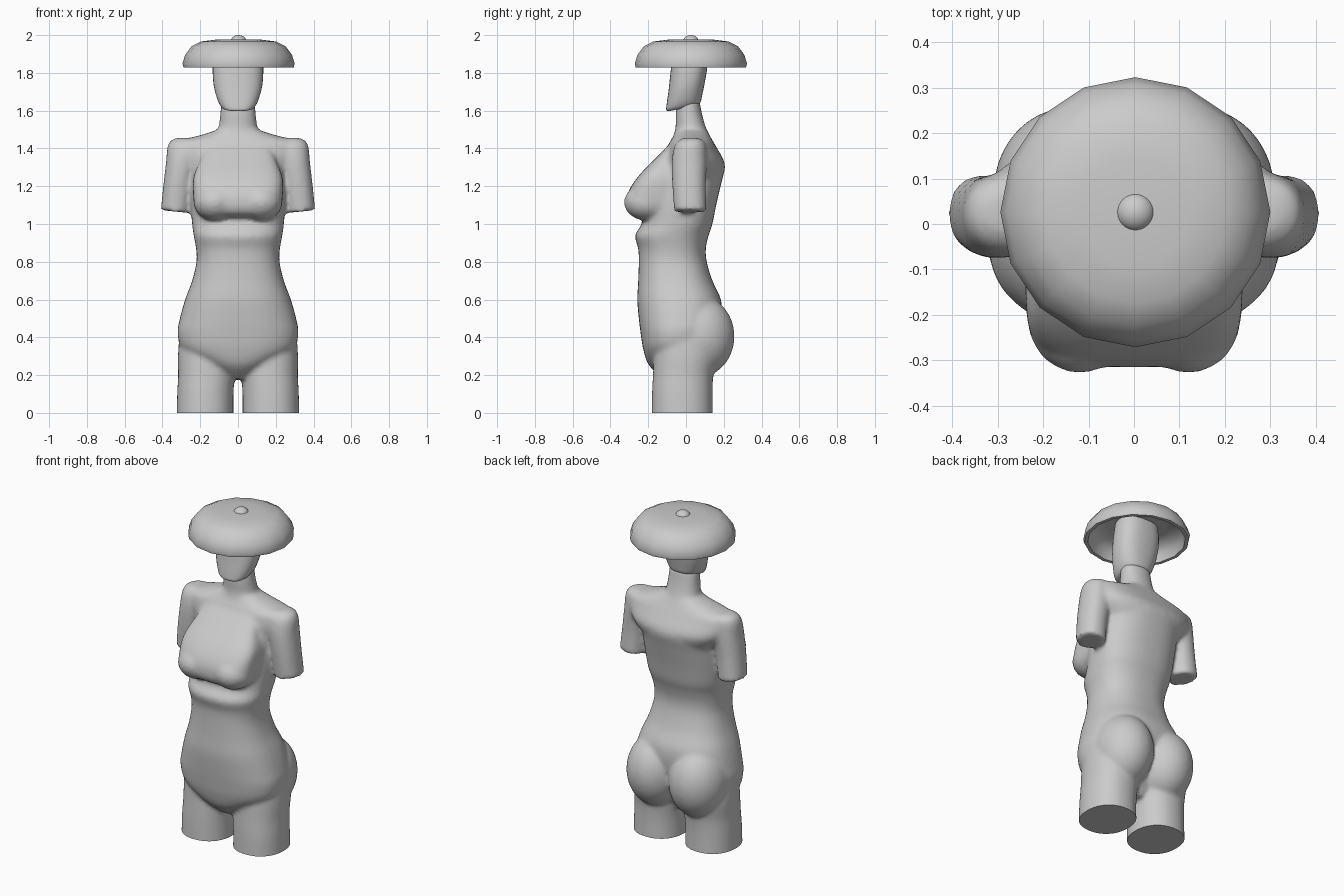
import bpy, bmesh, math
from mathutils import Vector, Matrix

if "Cube" in bpy.data.objects:
    bpy.data.objects.remove(bpy.data.objects["Cube"])


def catmull(rows, steps):
    """Smoothly subdivide a list of equal-length tuples."""
    out = []
    for i in range(len(rows) - 1):
        p0, p1, p2, p3 = (rows[max(0, min(len(rows) - 1, i + k))] for k in (-1, 0, 1, 2))
        for s in range(steps):
            t = s / steps
            out.append([0.5 * (2 * b + (c - a) * t + (2 * a - 5 * b + 4 * c - d) * t * t
                               + (3 * b - a - 3 * c + d) * t ** 3)
                        for a, b, c, d in zip(p0, p1, p2, p3)])
    return out + [list(rows[-1])]


def loft(bm, rows, n=2.2, side=1, tilt=0.0, tilt_x=0.0, seg=40, steps=4):
    """Stack superellipse rings given as (z, centre x, half width, front y, back y)."""
    rings = []
    for z, cx, hw, yf, yb in catmull(rows, steps):
        ring = []
        for k in range(seg):
            a = 2 * math.pi * k / seg
            c, s = math.cos(a), math.sin(a)
            x = cx + hw * math.copysign(abs(c) ** (2 / n), c)
            y = (yf + yb) / 2 + (yb - yf) / 2 * math.copysign(abs(s) ** (2 / n), s)
            ring.append(bm.verts.new((side * x, y, z + tilt * y + tilt_x * (x - cx))))
        rings.append(ring)
    faces = [bm.faces.new(rings[0][::-1]), bm.faces.new(rings[-1])]
    for a, b in zip(rings, rings[1:]):
        for k in range(seg):
            j = (k + 1) % seg
            faces.append(bm.faces.new((a[k], a[j], b[j], b[k])))
    if side < 0:
        bmesh.ops.reverse_faces(bm, faces=faces)


def ball(bm, centre, radii):
    m = Matrix.Translation(centre) @ Matrix.Diagonal((*radii, 1))
    bmesh.ops.create_uvsphere(bm, u_segments=32, v_segments=20, radius=1, matrix=m)


def make_object(name, bm, angle=40):
    me = bpy.data.meshes.new(name)
    bm.to_mesh(me)
    bm.free()
    ob = bpy.data.objects.new(name, me)
    bpy.context.collection.objects.link(ob)
    bpy.ops.object.select_all(action='DESELECT')
    ob.select_set(True)
    bpy.context.view_layer.objects.active = ob
    bpy.ops.object.shade_smooth_by_angle(angle=math.radians(angle))
    return ob


# body masses, fused below
bm = bmesh.new()
# trunk from crotch to chest
loft(bm, [(0.18, 0, 0.05, -0.12, 0.06), (0.25, 0, 0.16, -0.195, 0.10),
          (0.33, 0, 0.29, -0.225, 0.14), (0.42, 0, 0.32, -0.24, 0.17),
          (0.5, 0, 0.308, -0.25, 0.19), (0.6, 0, 0.28, -0.258, 0.185),
          (0.7, 0, 0.243, -0.253, 0.14), (0.8, 0, 0.22, -0.25, 0.11),
          (0.87, 0, 0.222, -0.253, 0.105), (0.94, 0, 0.235, -0.27, 0.12),
          (1.0, 0, 0.243, -0.235, 0.14), (1.1, 0, 0.25, -0.22, 0.16),
          (1.22, 0, 0.25, -0.2, 0.188), (1.31, 0, 0.25, -0.17, 0.207),
          (1.38, 0, 0.22, -0.12, 0.175)], n=2.4)
# shoulder yoke
loft(bm, [(1.24, 0, 0.24, -0.1, 0.185), (1.32, 0, 0.31, -0.12, 0.205),
          (1.4, 0, 0.345, -0.10, 0.165), (1.435, 0, 0.335, -0.085, 0.145),
          (1.47, 0, 0.2, -0.065, 0.125), (1.495, 0, 0.12, -0.057, 0.112)], n=2.3)
# neck
loft(bm, [(1.4, 0, 0.13, -0.09, 0.16), (1.5, 0, 0.105, -0.057, 0.11),
          (1.57, 0, 0.095, -0.055, 0.088), (1.65, 0, 0.09, -0.05, 0.072)])
# bust
loft(bm, [(1.035, 0, 0.17, -0.25, 0.0), (1.055, 0, 0.21, -0.295, 0.0),
          (1.1, 0, 0.232, -0.315, 0.0), (1.17, 0, 0.238, -0.305, 0.0),
          (1.25, 0, 0.235, -0.255, 0.0), (1.34, 0, 0.2, -0.17, 0.0),
          (1.42, 0, 0.17, -0.09, 0.0)], n=3.4)
for s in (-1, 1):
    ball(bm, (s * 0.12, -0.205, 1.115), (0.115, 0.123, 0.098))
    # buttock
    ball(bm, (s * 0.142, 0.07, 0.405), (0.168, 0.187, 0.215))
    # thigh stump
    loft(bm, [(-0.06, 0.175, 0.151, -0.182, 0.143), (0.1, 0.173, 0.149, -0.18, 0.14),
              (0.2, 0.167, 0.15, -0.175, 0.145), (0.3, 0.165, 0.153, -0.17, 0.16),
              (0.42, 0.16, 0.15, -0.16, 0.15)], side=s)
    # upper arm stump
    loft(bm, [(1.066, 0.333, 0.076, -0.062, 0.108), (1.2, 0.318, 0.077, -0.072, 0.105),
              (1.32, 0.297, 0.084, -0.075, 0.11), (1.4, 0.275, 0.098, -0.065, 0.11),
              (1.435, 0.26, 0.093, -0.045, 0.1), (1.452, 0.25, 0.06, -0.02, 0.07)],
         side=s, tilt_x=0.1)
body = make_object("body", bm)
mod = body.modifiers.new("fuse", 'REMESH')
mod.mode = 'VOXEL'
mod.voxel_size = 0.012
bpy.ops.object.modifier_apply(modifier=mod.name)
mod = body.modifiers.new("soften", 'SMOOTH')
mod.factor = 0.5
mod.iterations = 7
bpy.ops.object.modifier_apply(modifier=mod.name)
# trim the thighs flat at the base
bm = bmesh.new()
bm.from_mesh(body.data)
bmesh.ops.bisect_plane(bm, geom=bm.verts[:] + bm.edges[:] + bm.faces[:],
                       plane_co=Vector((0, 0, 0)), plane_no=Vector((0, 0, 1)),
                       clear_inner=True)
bmesh.ops.holes_fill(bm, edges=[e for e in bm.edges if e.is_boundary], sides=0)
bm.to_mesh(body.data)
bm.free()
bpy.ops.object.shade_smooth_by_angle(angle=math.radians(45))

# head with slanted jaw
bm = bmesh.new()
loft(bm, [(1.617, 0, 0.07, -0.088, 0.06), (1.626, 0, 0.088, -0.104, 0.076),
          (1.66, 0, 0.108, -0.102, 0.085), (1.73, 0, 0.128, -0.092, 0.1),
          (1.82, 0, 0.134, -0.082, 0.114), (1.92, 0, 0.125, -0.07, 0.11)],
     n=2.5, tilt=0.22, seg=32)
make_object("head", bm)

# hat: sixteen-sided revolved shell with hollow underside
bm = bmesh.new()
profile = [(0, 1.978), (0.12, 1.976), (0.2, 1.966), (0.25, 1.94), (0.283, 1.895),
           (0.297, 1.85), (0.292, 1.829), (0.272, 1.829), (0.262, 1.875),
           (0.225, 1.915), (0.16, 1.925), (0, 1.925)]
verts = [bm.verts.new((0, r, z)) for r, z in profile]
edges = [bm.edges.new(p) for p in zip(verts, verts[1:])]
bmesh.ops.spin(bm, geom=verts + edges, cent=(0, 0, 0), axis=(0, 0, 1),
               angle=2 * math.pi, steps=16)
bmesh.ops.remove_doubles(bm, verts=bm.verts[:], dist=0.0005)
bmesh.ops.recalc_face_normals(bm, faces=bm.faces[:])
bmesh.ops.translate(bm, verts=bm.verts[:], vec=(0.003, 0.026, 0))
make_object("hat", bm, 50)

# hat button
bm = bmesh.new()
ball(bm, (0.003, 0.026, 1.965), (0.042, 0.042, 0.035))
make_object("hat_button", bm)
